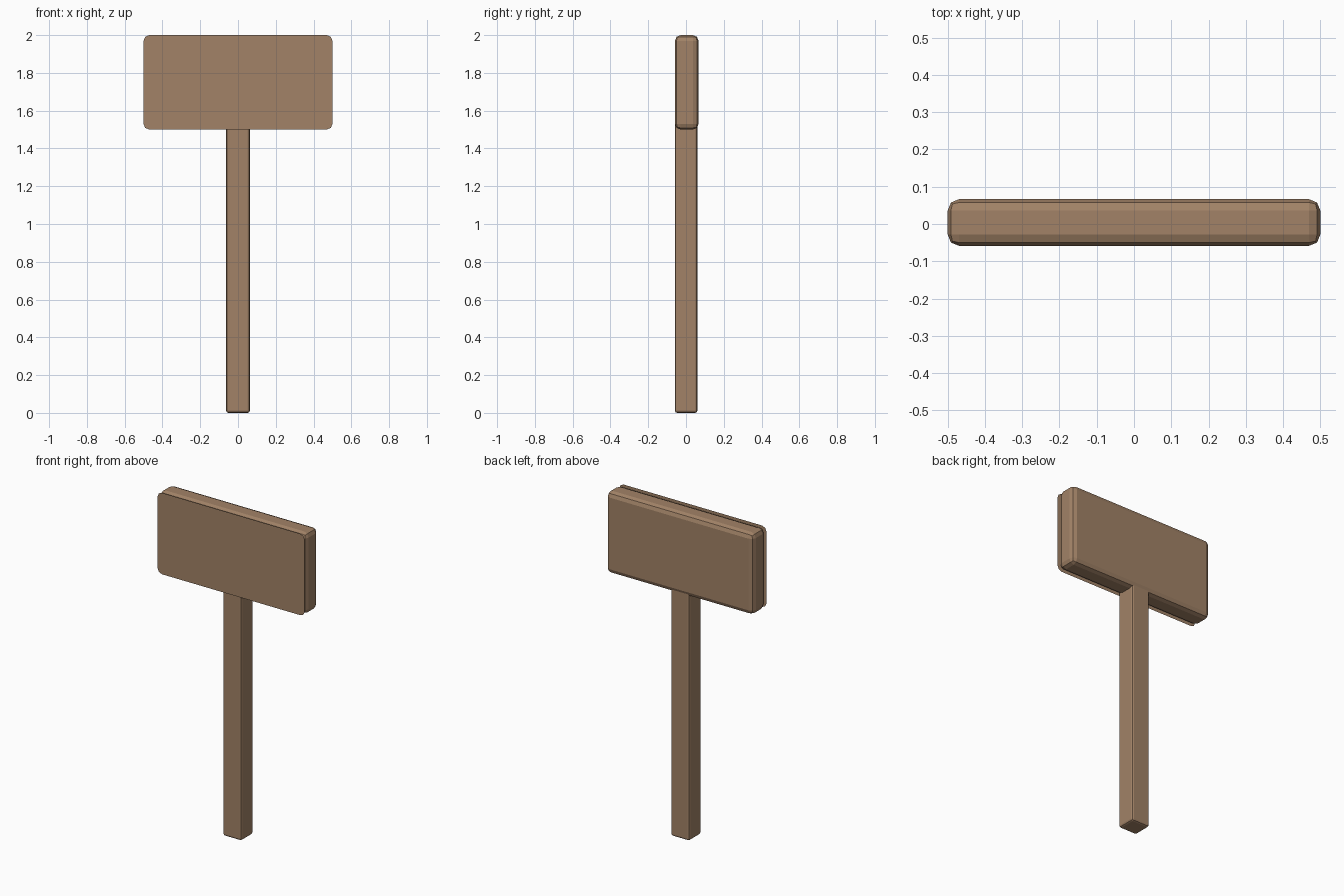
import bpy
import bmesh
from mathutils import Matrix, Vector

if "Cube" in bpy.data.objects:
    bpy.data.objects.remove(bpy.data.objects["Cube"], do_unlink=True)

wood = bpy.data.materials.new("brown wood")
wood.use_nodes = True
colour = (0.36, 0.225, 0.135, 1)
wood.diffuse_color = colour
wood.node_tree.nodes["Principled BSDF"].inputs["Base Color"].default_value = colour


def add_object(name, bm):
    """Turn a bmesh into a flat-shaded wooden object."""
    mesh = bpy.data.meshes.new(name)
    bm.to_mesh(mesh)
    bm.free()
    mesh.materials.append(wood)
    obj = bpy.data.objects.new(name, mesh)
    bpy.context.collection.objects.link(obj)
    return obj


def bevelled_box(name, low, high, width):
    low, high = Vector(low), Vector(high)
    bm = bmesh.new()
    bmesh.ops.create_cube(bm, size=1)
    bmesh.ops.scale(bm, vec=high - low, verts=bm.verts)
    bmesh.ops.translate(bm, vec=(low + high) / 2, verts=bm.verts)
    bmesh.ops.bevel(bm, geom=bm.edges[:], offset=width, segments=2,
                    profile=0.5, affect='EDGES')
    return add_object(name, bm)


# Post, running up into the board
bevelled_box("post", (-0.0625, -0.0585, 0), (0.0625, 0.06, 1.56), 0.012)

# Board with rounded edges
bevelled_box("sign_board", (-0.5, -0.0585, 1.5), (0.5, 0.0665, 2), 0.03)

# Thin face sheet just ahead of the board, with rounded corners
bm = bmesh.new()
bmesh.ops.create_grid(bm, x_segments=1, y_segments=1, size=0.5)
bmesh.ops.scale(bm, vec=(1, 0.5, 1), verts=bm.verts)
bmesh.ops.bevel(bm, geom=bm.verts[:], offset=0.03, segments=2,
                profile=0.5, affect='VERTICES')
bmesh.ops.rotate(bm, matrix=Matrix.Rotation(1.5707963, 3, 'X'), verts=bm.verts)
bmesh.ops.translate(bm, vec=(0, -0.0665, 1.75), verts=bm.verts)
add_object("front_sheet", bm)
